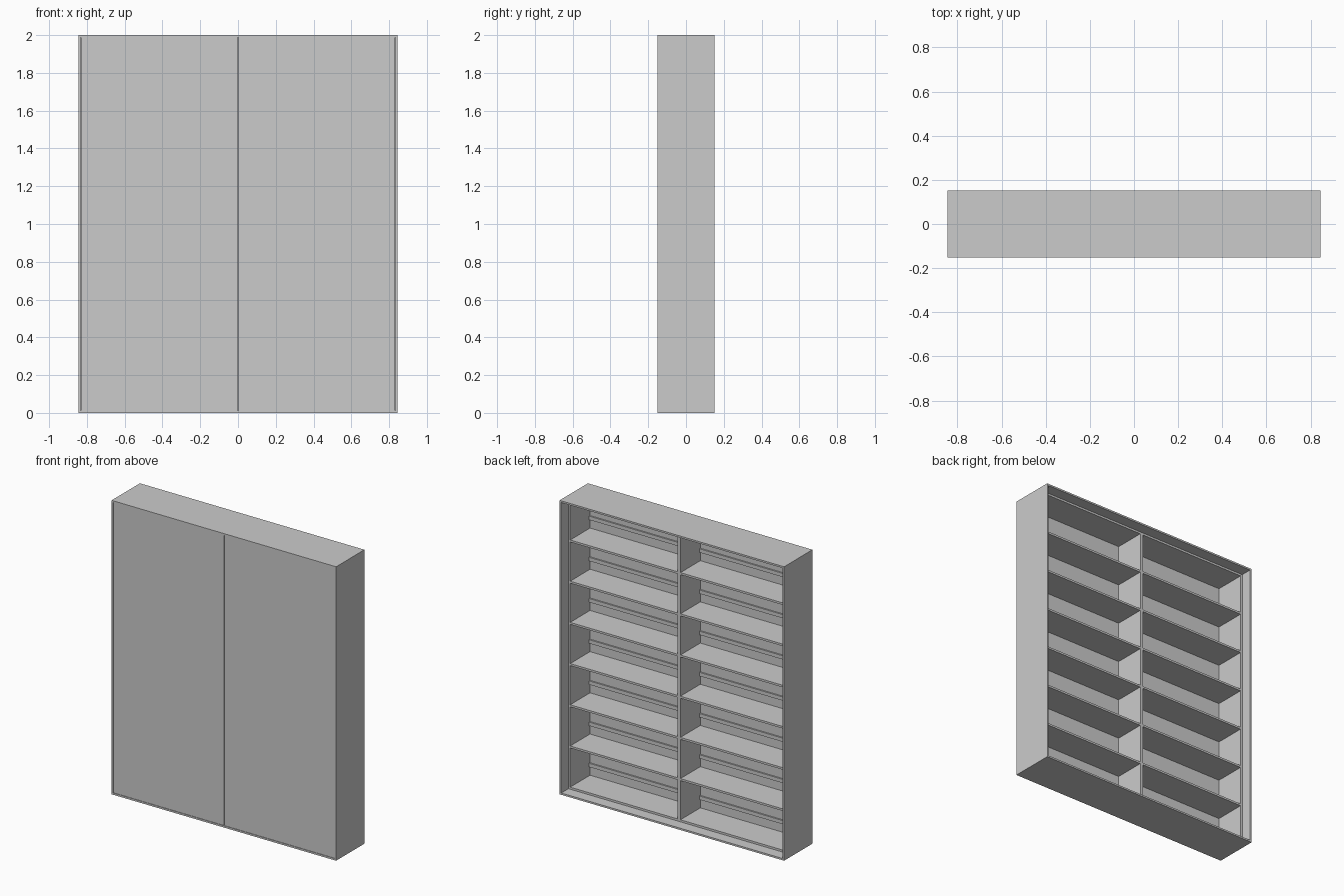
import bpy

if "Cube" in bpy.data.objects:
    bpy.data.objects.remove(bpy.data.objects["Cube"])

W, D, H = 0.845, 0.152, 2.0      # half width, half depth, height
T = 0.012                        # outer panel thickness
S = 0.014                        # inner board thickness
BACK = D - 0.077                 # rear edge of the recessed shelf unit
FRONT = -D + 0.002 + T           # inner face of the doors
ROWS = 7


def box(name, x0, x1, y0, y1, z0, z1):
    """Axis-aligned board between two corners."""
    v = [(x, y, z) for x in (x0, x1) for y in (y0, y1) for z in (z0, z1)]
    f = [(0, 1, 3, 2), (4, 6, 7, 5), (0, 4, 5, 1), (2, 3, 7, 6), (0, 2, 6, 4), (1, 5, 7, 3)]
    mesh = bpy.data.meshes.new(name)
    mesh.from_pydata(v, [], f)
    ob = bpy.data.objects.new(name, mesh)
    bpy.context.collection.objects.link(ob)
    return ob


def mirrored_box(name, x0, x1, *rest):
    """A board and its twin across x = 0."""
    box(name + "_right", x0, x1, *rest)
    box(name + "_left", -x1, -x0, *rest)


# Outer casing
mirrored_box("outer_side", W - T, W, -D, D, 0, H)
box("outer_top", -W + T, W - T, -D, D, H - T, H)
box("outer_bottom", -W + T, W - T, -D, D, 0, T)

# Pair of doors on the front
mirrored_box("door", 0.002, W - T - 0.001, -D + 0.002, FRONT, T + 0.001, H - T - 0.001)

# Recessed shelf unit: sides, divider
inner = W - T - S
mirrored_box("inner_side", inner, W - T, FRONT, BACK, T, H - T)
half = 0.011
box("centre_divider", -half, half, FRONT, BACK, T, H - T)

# Boards (bottom, shelves, top) and the retaining rail above each
pitch = (H - 2 * T - S) / ROWS
for i in range(ROWS + 1):
    z = T + i * pitch
    mirrored_box(f"shelf_{i}", half, inner, FRONT, BACK, z, z + S)
    if i < ROWS:
        mirrored_box(f"rail_{i}", half, inner, FRONT, FRONT + 0.01, z + S + 0.06, z + S + 0.085)
